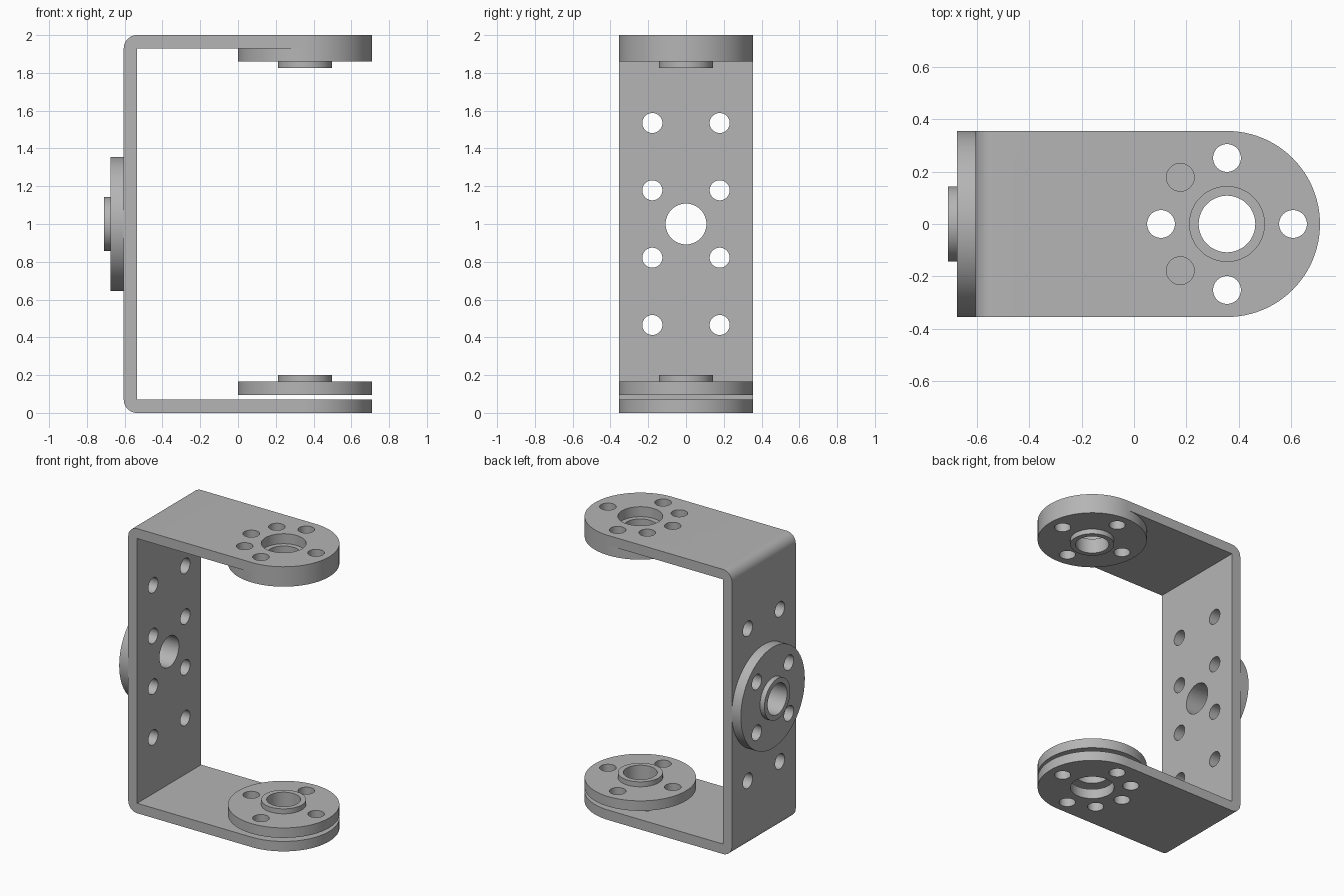
import bpy, bmesh
from math import pi, sin, cos
from mathutils import Matrix, Vector

if "Cube" in bpy.data.objects:
    bpy.data.objects.remove(bpy.data.objects["Cube"])

HALF = 0.355      # half width of the strip, also the horn radius and pivot x
SHEET = 0.07      # sheet thickness
BACK = -0.605     # outer face of the upright web
BORE, HUB, SCREW = 0.108, 0.143, 0.053
PITCH = 0.252     # screw circle radius

grey = bpy.data.materials.new("plain grey")
grey.use_nodes = True
colour = (0.46, 0.46, 0.46, 1)
grey.diffuse_color = colour
grey.node_tree.nodes["Principled BSDF"].inputs["Base Color"].default_value = colour


def make_object(name, bm):
    bmesh.ops.recalc_face_normals(bm, faces=bm.faces)
    mesh = bpy.data.meshes.new(name)
    bm.to_mesh(mesh)
    bm.free()
    obj = bpy.data.objects.new(name, mesh)
    mesh.materials.append(grey)
    bpy.context.collection.objects.link(obj)
    return obj


def prism(name, points, move):
    """Extrude a flat outline along a vector."""
    bm = bmesh.new()
    face = bm.faces.new([bm.verts.new(p) for p in points])
    top = bmesh.ops.extrude_face_region(bm, geom=[face])["geom"]
    bmesh.ops.translate(bm, vec=move, verts=[v for v in top if isinstance(v, bmesh.types.BMVert)])
    return make_object(name, bm)


def drills(holes, length, axis="Z"):
    """One cutter made of round bars; each hole is (centre, radius)."""
    bm = bmesh.new()
    turn = Matrix.Rotation(pi / 2, 4, "Y") if axis == "X" else Matrix()
    for centre, radius in holes:
        bmesh.ops.create_cone(bm, cap_ends=True, segments=48, radius1=radius, radius2=radius,
                              depth=length, matrix=Matrix.Translation(centre) @ turn)
    cutter = make_object("drill_cutter", bm)
    cutter.hide_render = True
    return cutter


def cut(obj, cutter, operation="DIFFERENCE"):
    """Apply a boolean and discard the cutter."""
    mod = obj.modifiers.new("cut", "BOOLEAN")
    mod.operation, mod.solver, mod.object = operation, "EXACT", cutter
    bpy.context.view_layer.objects.active = obj
    bpy.ops.object.modifier_apply(modifier=mod.name)
    bpy.data.objects.remove(cutter)


def smooth(obj):
    bpy.ops.object.select_all(action="DESELECT")
    obj.select_set(True)
    bpy.context.view_layer.objects.active = obj
    bpy.ops.object.shade_smooth_by_angle(angle=pi / 6)


def ring(angles):
    return [Vector((PITCH * cos(a), PITCH * sin(a), 0)) for a in angles]


def arc(cx, cy, r, start, end, steps):
    return [(cx + r * cos(start + (end - start) * i / steps),
             cy + r * sin(start + (end - start) * i / steps)) for i in range(steps + 1)]


QUARTERS = [i * pi / 2 for i in range(4)]
DIAGONALS = [a + pi / 4 for a in QUARTERS]

# Bent strip: U profile with rounded outer corners
inner = BACK + SHEET
tip = 2 * HALF
profile = [(tip, 2)] + arc(inner, 2 - SHEET, SHEET, pi / 2, pi, 10)
profile += arc(inner, SHEET, SHEET, pi, 1.5 * pi, 10)
profile += [(tip, 0), (tip, SHEET), (inner, SHEET), (inner, 2 - SHEET), (tip, 2 - SHEET)]
bracket = prism("u_bracket", [(x, -HALF, z) for x, z in profile], (0, 2 * HALF, 0))

# Round the free ends of both arms
outline = [(-1, -HALF)] + arc(HALF, 0, HALF, -pi / 2, pi / 2, 48) + [(-1, HALF)]
cut(bracket, prism("arm_outline", [(x, y, -1) for x, y in outline], (0, 0, 4)), "INTERSECT")

# Arm holes: pivot, four screws and two extra diagonal screws
pivot = Vector((HALF, 0, 1))
arm_holes = [(pivot, HUB)] + [(pivot + p, SCREW) for p in ring(QUARTERS + DIAGONALS[1:3])]
cut(bracket, drills(arm_holes, 3))

# Web holes: centre bore and two columns of screws
web_holes = [((BACK, 0, 1), BORE)]
for row in (-3, -1, 1, 3):
    for side in (-1, 1):
        web_holes.append(((BACK, side * PITCH * sin(pi / 4), 1 + row * PITCH * sin(pi / 4)), SCREW))
cut(bracket, drills(web_holes, 0.5, "X"))
smooth(bracket)


def horn(name, angles, matrix):
    """Round flange with a raised hub, a bore and four screw holes."""
    section = [(BORE, 0), (HALF, 0), (HALF, SHEET), (HUB, SHEET),
               (HUB, 1.5 * SHEET), (BORE, 1.5 * SHEET)]
    bm = bmesh.new()
    verts = [bm.verts.new((r, 0, z)) for r, z in section]
    edges = [bm.edges.new((verts[i - 1], verts[i])) for i in range(len(verts))]
    bmesh.ops.spin(bm, geom=verts + edges, cent=(0, 0, 0), axis=(0, 0, 1),
                   angle=2 * pi, steps=96, use_merge=True)
    bmesh.ops.remove_doubles(bm, verts=bm.verts, dist=0.0001)
    obj = make_object(name, bm)
    cut(obj, drills([(p, SCREW) for p in ring(angles)], 1))
    obj.data.transform(matrix)
    smooth(obj)


# Horns: facing up on the lower arm, down on the upper arm, outward on the web
horn("lower_horn", QUARTERS, Matrix.Translation((HALF, 0, 0.095)))
horn("upper_horn", QUARTERS,
     Matrix.Translation((HALF, 0, 2 - SHEET)) @ Matrix.Rotation(pi, 4, "X"))
horn("back_horn", DIAGONALS,
     Matrix.Translation((BACK, 0, 1)) @ Matrix.Rotation(-pi / 2, 4, "Y"))
